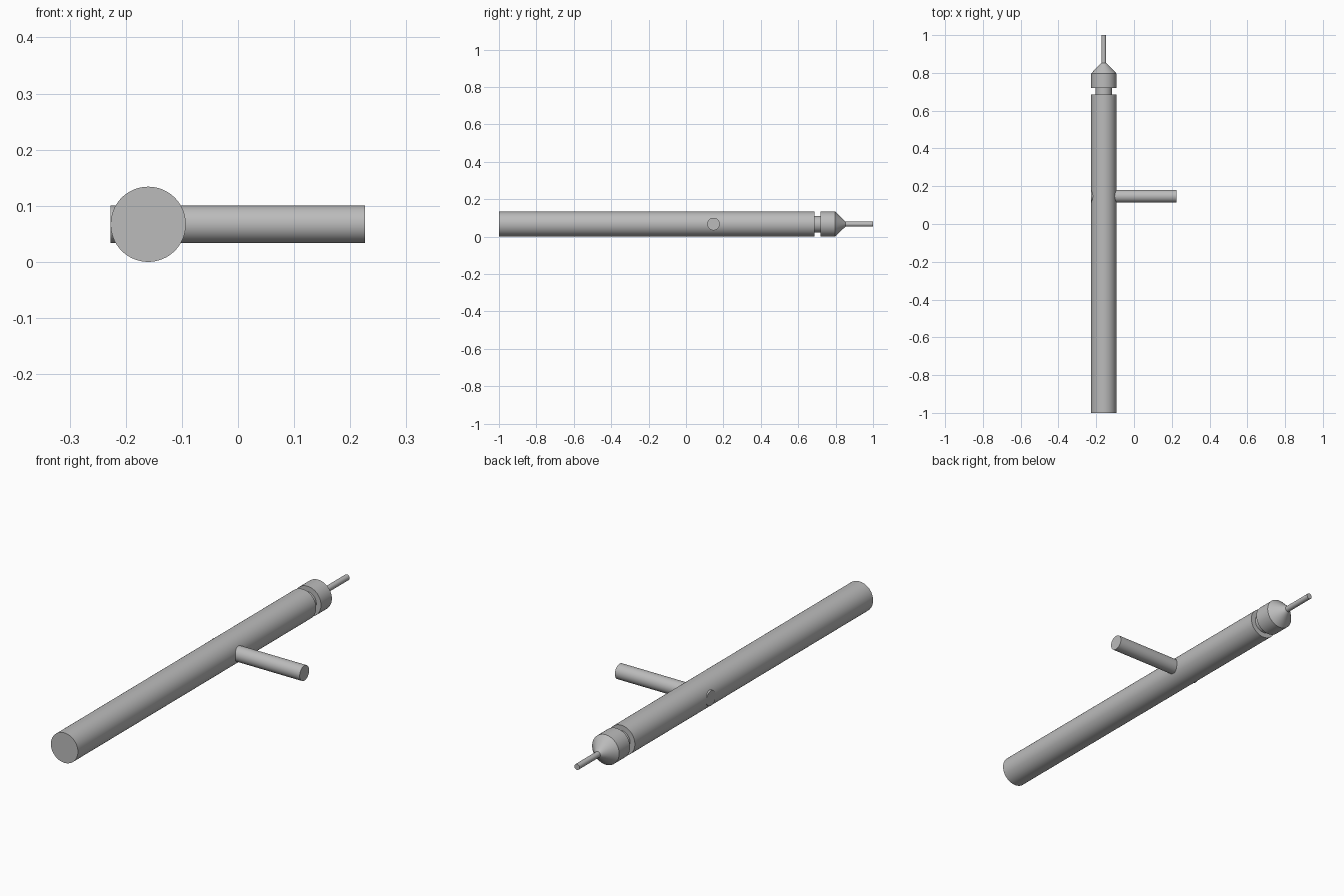
import bpy
import math
from mathutils import Vector

cube = bpy.data.objects.get("Cube")
if cube:
    bpy.data.objects.remove(cube, do_unlink=True)

grey = bpy.data.materials.new("plain grey")
grey.use_nodes = True
colour = (0.5, 0.5, 0.5, 1)
grey.diffuse_color = colour
grey.node_tree.nodes["Principled BSDF"].inputs["Base Color"].default_value = colour

RADIUS = 0.067
AXIS_X = -0.16


def rod(name, start, end, r_start, r_end=None):
    """Round rod or cone frustum running between two points."""
    a, b = Vector(start), Vector(end)
    bpy.ops.mesh.primitive_cone_add(
        vertices=64, radius1=r_start, radius2=r_start if r_end is None else r_end,
        depth=(b - a).length, location=(a + b) / 2,
        rotation=(b - a).to_track_quat('Z', 'Y').to_euler())
    obj = bpy.context.object
    obj.name = name
    obj.data.materials.append(grey)
    bpy.ops.object.shade_smooth_by_angle(angle=math.radians(30))
    return obj


# Parts along the main axis: name, start y, end y, start radius, end radius
parts = [
    ("main_barrel", -1, 0.686, RADIUS, RADIUS),
    ("neck", 0.686, 0.72, 0.044, 0.044),
    ("collar", 0.72, 0.797, RADIUS, RADIUS),
    ("nose_cone", 0.797, 0.853, RADIUS, 0.013),
    ("tip_pin", 0.853, 1, 0.013, 0.013),
]
for name, y0, y1, r0, r1 in parts:
    rod(name, (AXIS_X, y0, RADIUS), (AXIS_X, y1, RADIUS), r0, r1)

# Side handle passing through the barrel
rod("side_handle", (-0.227, 0.147, RADIUS), (0.226, 0.147, RADIUS), 0.0335)
